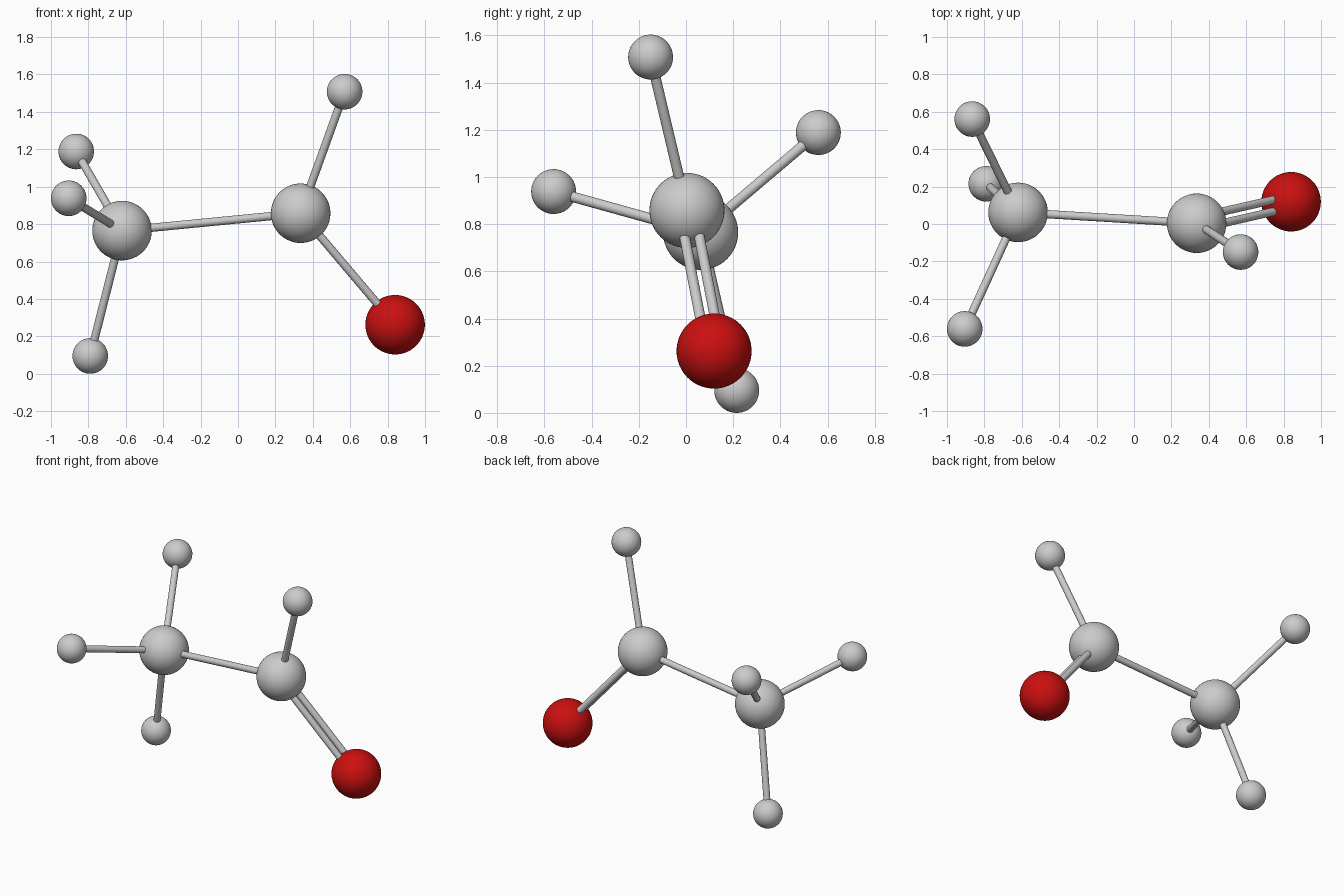
import bpy
from mathutils import Vector

if "Cube" in bpy.data.objects:
    bpy.data.objects.remove(bpy.data.objects["Cube"])

BIG, SMALL, ROD = 0.159, 0.095, 0.022

red = bpy.data.materials.new("red")
red.diffuse_color = (0.6, 0.005, 0.005, 1)
red.use_nodes = True
red.node_tree.nodes["Principled BSDF"].inputs["Base Color"].default_value = red.diffuse_color


def atom(name, pos, radius, mat=None):
    bpy.ops.mesh.primitive_uv_sphere_add(segments=48, ring_count=32, radius=radius, location=pos)
    ob = bpy.context.object
    ob.name = name
    bpy.ops.object.shade_smooth()
    if mat:
        ob.data.materials.append(mat)
    return Vector(pos)


def bond(name, a, b, offset=Vector()):
    d = b - a
    bpy.ops.mesh.primitive_cylinder_add(vertices=24, radius=ROD, depth=d.length,
                                        location=(a + b) / 2 + offset)
    ob = bpy.context.object
    ob.name = name
    ob.rotation_euler = d.to_track_quat('Z', 'Y').to_euler()
    bpy.ops.object.shade_smooth_by_angle()


# Heavy atoms
methyl = atom("methyl_carbon", (-0.62, 0.062, 0.765), BIG)
carbonyl = atom("carbonyl_carbon", (0.335, 0.004, 0.858), BIG)
oxygen = atom("oxygen", (0.84, 0.119, 0.262), BIG, red)

# Hydrogens with their bonds
hydrogens = [
    (methyl, (-0.865, 0.561, 1.188)),
    (methyl, (-0.905, -0.561, 0.938)),
    (methyl, (-0.79, 0.215, 0.095)),
    (carbonyl, (0.57, -0.15, 1.508)),
]
for i, (parent, pos) in enumerate(hydrogens, 1):
    h = atom(f"hydrogen_{i}", pos, SMALL)
    bond(f"hydrogen_bond_{i}", parent, h)

# Single carbon bond
bond("carbon_bond", methyl, carbonyl)

# Double bond: two rods side by side
axis = (oxygen - carbonyl).normalized()
y = Vector((0, 1, 0))
side = (y - axis * axis.dot(y)).normalized() * 0.031
for tag, s in (("front", -1), ("back", 1)):
    bond(f"double_bond_{tag}", carbonyl, oxygen, side * s)
